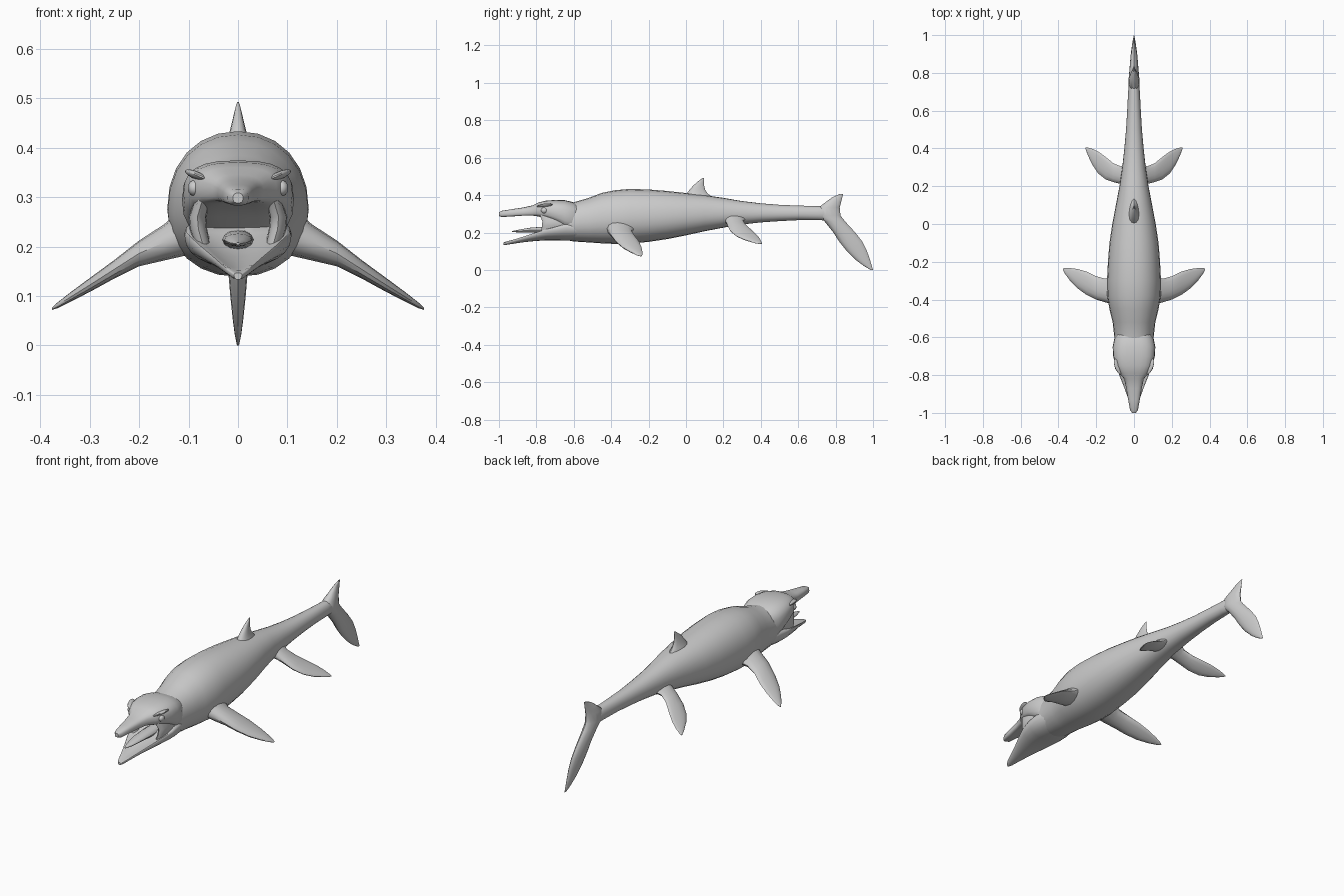
import bpy, bmesh
from math import sin, cos, pi, radians
from mathutils import Matrix, Euler


def finish(name, bm, mirror=False):
    bmesh.ops.recalc_face_normals(bm, faces=bm.faces)
    me = bpy.data.meshes.new(name)
    bm.to_mesh(me)
    bm.free()
    ob = bpy.data.objects.new(name, me)
    bpy.context.collection.objects.link(ob)
    if mirror:
        ob.modifiers.new("Mirror", 'MIRROR').use_mirror_merge = False
    return ob


def loft(name, rings, mirror=False):
    bm = bmesh.new()
    vs = [[bm.verts.new(p) for p in r] for r in rings]
    n = len(vs[0])
    for a, b in zip(vs, vs[1:]):
        for i in range(n):
            j = (i + 1) % n
            bm.faces.new((a[i], a[j], b[j], b[i]))
    bm.faces.new(vs[0])
    bm.faces.new(vs[-1][::-1])
    return finish(name, bm, mirror)


def spow(v, e):
    return (abs(v) ** e) * (1 if v >= 0 else -1)


def section(y, w, top, bot, n=2.0, mid=0.5, dip_top=0, dip_bot=0, seg=24):
    """Rounded cross-section across the body, optionally hollowed above or below."""
    zc = bot + (top - bot) * mid
    pts = []
    for i in range(seg):
        a = 2 * pi * i / seg
        u, s = spow(cos(a), 2 / n), spow(sin(a), 2 / n)
        z = zc + s * ((top - zc) if s > 0 else (zc - bot))
        hollow = max(0, 1 - u * u)
        z += -dip_top * hollow if s > 0 else dip_bot * hollow
        pts.append((w * u, y, z))
    return pts


def fin(name, rows, upright=False, mirror=False, seg=14):
    """Rows: span, leading y, trailing y, offset, thickness."""
    rings = []
    for s, y0, y1, off, t in rows:
        ring = []
        for i in range(seg):
            a = 2 * pi * i / seg
            y = (y0 + y1) / 2 - (y1 - y0) / 2 * cos(a)
            d = off + t / 2 * sin(a) * (1 + 0.3 * cos(a))
            ring.append((d, y, s) if upright else (s, y, d))
        rings.append(ring)
    return loft(name, rings, mirror)


# Trunk and tail stem
loft("body", [section(*r, n=2.15, mid=0.46) for r in (
    (-.67, .096, .355, .165), (-.6, .104, .362, .152), (-.52, .113, .385, .147),
    (-.45, .13, .412, .142), (-.38, .142, .426, .139), (-.3, .143, .433, .141),
    (-.2, .138, .43, .15), (-.1, .13, .422, .165), (0, .115, .411, .185),
    (.1, .096, .4, .207), (.2, .077, .385, .226), (.3, .062, .368, .243),
    (.4, .051, .356, .254), (.5, .042, .348, .261), (.6, .036, .344, .266),
    (.7, .031, .341, .266), (.76, .026, .34, .265), (.81, .012, .325, .275))])

# Skull with snout, hollow palate
loft("skull", [section(y, w, t, b, n=2.7, dip_bot=d) for y, w, t, b, d in (
    (-1, .01, .308, .288, 0), (-.985, .021, .316, .281, .002),
    (-.93, .031, .325, .28, .006), (-.87, .041, .334, .28, .012),
    (-.82, .052, .345, .277, .015), (-.79, .078, .36, .272, .015),
    (-.75, .098, .37, .262, .015), (-.7, .11, .374, .24, .02),
    (-.65, .113, .373, .215, 0), (-.61, .105, .364, .2, 0), (-.58, .09, .352, .21, 0))])

# Lower jaw, scooped out like a trough
loft("lower_jaw", [section(y, w, t, b, n=2.2, mid=.65, dip_top=d) for y, w, t, b, d in (
    (-.976, .008, .147, .133, 0), (-.96, .018, .157, .134, .006),
    (-.91, .036, .175, .142, .018), (-.86, .054, .194, .149, .028),
    (-.8, .078, .219, .155, .04), (-.75, .096, .24, .158, .045),
    (-.69, .108, .255, .158, .03), (-.64, .108, .265, .156, 0), (-.58, .098, .26, .16, 0))])

# Cheeks joining the jaws at the mouth corner
fin("cheek", [(.2, -.775, -.62, .07, .03), (.235, -.77, -.62, .08, .034),
              (.26, -.768, -.62, .082, .034), (.3, -.785, -.62, .07, .03)],
    upright=True, mirror=True)

# Tongue
loft("tongue", [section(y, w, t, b, seg=12) for y, w, t, b in (
    (-.93, .004, .208, .203), (-.89, .018, .216, .2),
    (-.83, .028, .226, .2), (-.75, .032, .232, .195), (-.66, .03, .235, .195))])

# Eyes and brow ridges
for name, loc, size, rot in (
        ("eye", (.088, -.757, .318), (.014, .018, .016), (0, 0, 0)),
        ("brow", (.085, -.755, .344), (.018, .045, .008), (radians(8), radians(-25), radians(-25)))):
    bm = bmesh.new()
    bmesh.ops.create_uvsphere(bm, u_segments=14, v_segments=9, radius=1,
                              matrix=Matrix.LocRotScale(loc, Euler(rot), size))
    finish(name, bm, mirror=True)

# Paired flippers
fin("front_flipper", [
    (.1, -.43, -.265, .235, .1), (.15, -.415, -.29, .208, .07),
    (.2, -.4, -.277, .186, .05), (.25, -.376, -.252, .154, .036),
    (.3, -.34, -.238, .122, .027), (.34, -.298, -.233, .097, .018),
    (.365, -.264, -.233, .081, .011), (.376, -.245, -.236, .074, .004)], mirror=True)
fin("hind_flipper", [
    (.03, .19, .33, .285, .07), (.07, .212, .305, .262, .05),
    (.11, .222, .322, .238, .036), (.15, .236, .355, .21, .027),
    (.19, .268, .384, .182, .02), (.22, .312, .398, .162, .015),
    (.245, .365, .405, .146, .009), (.256, .396, .405, .139, .003)], mirror=True)

# Dorsal fin
fin("dorsal_fin", [
    (.38, -.02, .15, 0, .07), (.41, .005, .115, 0, .045), (.43, .02, .102, 0, .034),
    (.45, .038, .097, 0, .024), (.47, .06, .096, 0, .015), (.485, .08, .097, 0, .008),
    (.492, .092, .097, 0, .003)], upright=True)

# Tail fluke with a short upper and long lower lobe
fin("tail_fluke", [
    (.407, .825, .84, 0, .004), (.39, .785, .836, 0, .014), (.365, .75, .83, 0, .03),
    (.335, .71, .822, 0, .052), (.29, .705, .826, 0, .058), (.26, .74, .85, 0, .052),
    (.2, .788, .905, 0, .044), (.15, .82, .944, 0, .038), (.1, .86, .968, 0, .03),
    (.05, .912, .985, 0, .02), (.02, .953, .994, 0, .012), (0, .988, 1, 0, .004)],
    upright=True)

# Smooth shading with crisp rims
for ob in bpy.context.scene.objects:
    ob.select_set(True)
    bpy.context.view_layer.objects.active = ob
bpy.ops.object.shade_smooth_by_angle(angle=radians(40))
